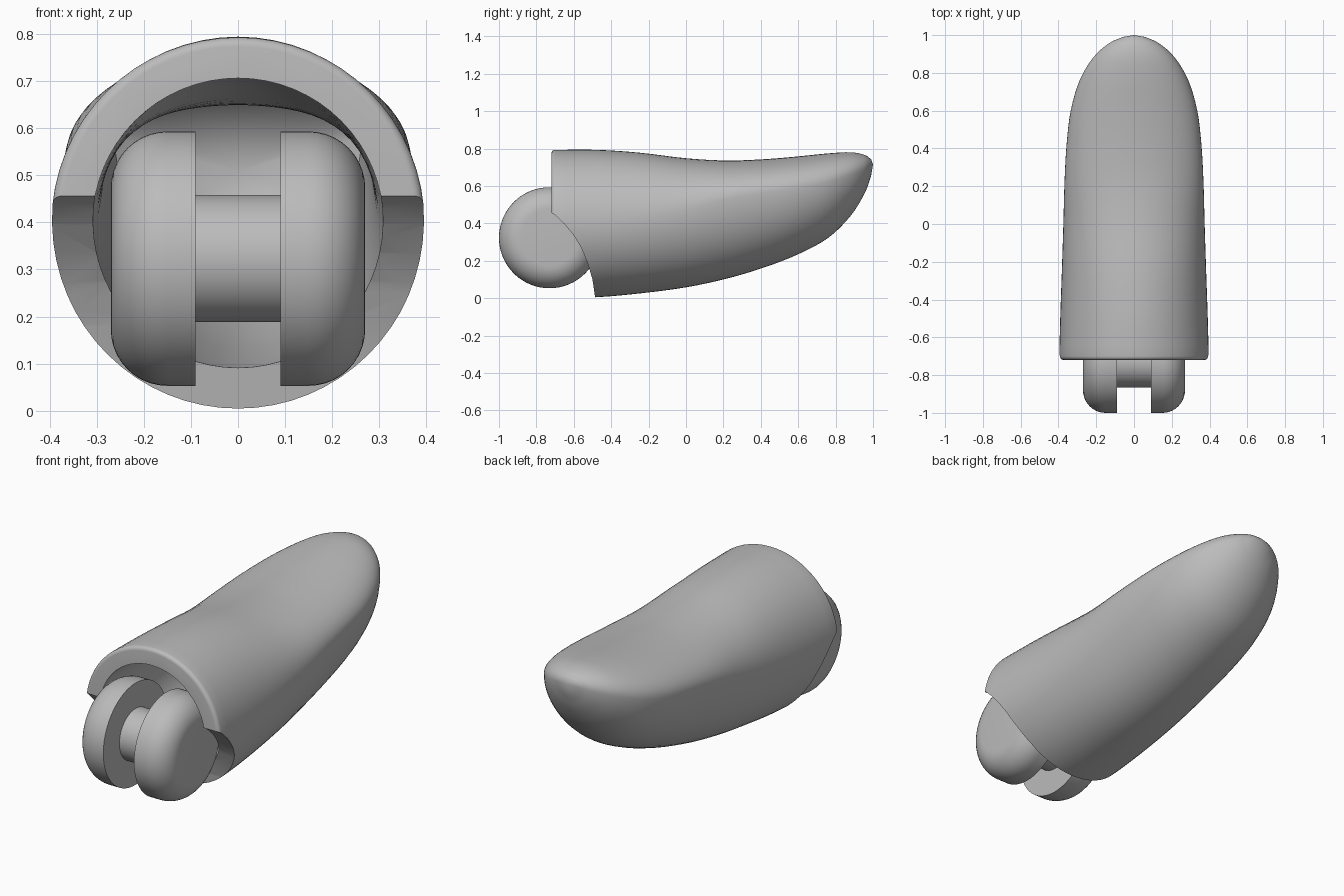
import bpy, bmesh, math
from mathutils import Vector

if "Cube" in bpy.data.objects:
    bpy.data.objects.remove(bpy.data.objects["Cube"])

GREY = (0.5, 0.5, 0.5, 1)
mat = bpy.data.materials.new("satin grey")
mat.use_nodes = True
mat.diffuse_color = GREY
mat.node_tree.nodes["Principled BSDF"].inputs["Base Color"].default_value = GREY

SIDES = 64
# Shell stations: y, top, bottom, half width, height of widest point
STATIONS = [Vector(s) for s in (
    (-0.70, 0.793, 0.001, 0.396, 0.397),
    (-0.48, 0.793, 0.005, 0.390, 0.397),
    (-0.25, 0.778, 0.025, 0.382, 0.42),
    (0.00, 0.748, 0.058, 0.374, 0.47),
    (0.22, 0.736, 0.105, 0.368, 0.53),
    (0.42, 0.743, 0.165, 0.357, 0.565),
    (0.60, 0.758, 0.235, 0.335, 0.59),
    (0.76, 0.774, 0.322, 0.288, 0.62),
    (0.88, 0.780, 0.440, 0.217, 0.66),
    (0.955, 0.766, 0.560, 0.135, 0.69),
    (0.99, 0.742, 0.655, 0.06, 0.71))]
TIP = Vector((0, 1.0, 0.715))


def smooth_path(pts, steps):
    """Catmull-Rom samples through the stations."""
    ext = [2 * pts[0] - pts[1]] + pts + [2 * pts[-1] - pts[-2]]
    out = []
    for a, b, c, d in zip(ext, ext[1:], ext[2:], ext[3:]):
        for i in range(steps):
            t = i / steps
            out.append(0.5 * (2 * b + (c - a) * t + (2 * a - 5 * b + 4 * c - d) * t ** 2
                              + (3 * b - a - 3 * c + d) * t ** 3))
    return out + [pts[-1]]


def finish(name, bm):
    bmesh.ops.recalc_face_normals(bm, faces=bm.faces)
    mesh = bpy.data.meshes.new(name)
    bm.to_mesh(mesh)
    bm.free()
    mesh.materials.append(mat)
    obj = bpy.data.objects.new(name, mesh)
    bpy.context.collection.objects.link(obj)
    return obj


def select_only(obj):
    bpy.ops.object.select_all(action='DESELECT')
    obj.select_set(True)
    bpy.context.view_layer.objects.active = obj


def loft(name, stations, tip, wall=0.0):
    """Egg-shaped rings along y, closed by a flat front and a pointed tip."""
    bm = bmesh.new()
    rings = []
    for y, top, bottom, half, mid in stations:
        ring = []
        for i in range(SIDES):
            a = math.tau * i / SIDES
            reach = top - mid if math.sin(a) > 0 else mid - bottom
            ring.append(bm.verts.new((math.cos(a) * (half - wall), y,
                                      mid + math.sin(a) * (reach - wall))))
        rings.append(ring)
    for r, s in zip(rings, rings[1:]):
        for i in range(SIDES):
            j = (i + 1) % SIDES
            bm.faces.new((r[i], r[j], s[j], s[i]))
    bm.faces.new(rings[0])
    end = bm.verts.new(tip)
    for i in range(SIDES):
        bm.faces.new((rings[-1][i], rings[-1][(i + 1) % SIDES], end))
    return finish(name, bm)


def cut(obj, cutter):
    cutter.hide_render = True
    mod = obj.modifiers.new("cut", 'BOOLEAN')
    mod.operation, mod.solver, mod.object = 'DIFFERENCE', 'EXACT', cutter
    select_only(obj)
    bpy.ops.object.modifier_apply(modifier=mod.name)
    bpy.data.objects.remove(cutter)


# Fingertip shell with a rounded front rim
path = smooth_path(STATIONS, 4)
rim = []
for k in range(5):
    a = math.pi / 2 * k / 5
    inset = 0.02 * (1 - math.sin(a))
    y, top, bottom, half, mid = STATIONS[0]
    rim.append((y - 0.02 * math.cos(a), top - inset, bottom + inset, half - inset, mid))
shell = loft("fingertip_shell", rim + path, TIP)

# Hollow inside, following the shell
inner = [s for s in path if s[0] < 0.55]
front = inner[0].copy()
front[0] = -0.8
cut(shell, loft("hollow_cutter", [front] + inner, (0, 0.72, 0.51), 0.087))

# Curved relief below the joint
profile = [(-0.9, 0.46), (-0.73, 0.462), (-0.70, 0.445), (-0.65, 0.397), (-0.60, 0.335),
           (-0.56, 0.27), (-0.525, 0.185), (-0.50, 0.10), (-0.478, -0.05), (-0.9, -0.05)]
bm = bmesh.new()
face = bm.faces.new([bm.verts.new((-0.6, y, z)) for y, z in profile])
new = bmesh.ops.extrude_face_region(bm, geom=[face])["geom"]
bmesh.ops.translate(bm, vec=(1.2, 0, 0), verts=[v for v in new if isinstance(v, bmesh.types.BMVert)])
cut(shell, finish("relief_cutter", bm))


def turned(name, outline):
    """Spin an (x, radius) outline around the joint axis."""
    bm = bmesh.new()
    rings = [[bm.verts.new((x, -0.73 + r * math.cos(math.tau * i / SIDES),
                            0.323 + r * math.sin(math.tau * i / SIDES)))
              for i in range(SIDES)] for x, r in outline]
    for r, s in zip(rings, rings[1:]):
        for i in range(SIDES):
            j = (i + 1) % SIDES
            bm.faces.new((r[i], r[j], s[j], s[i]))
    bm.faces.new(rings[0])
    bm.faces.new(rings[-1])
    return finish(name, bm)


# Joint: two rounded discs on an axle
parts = [shell, turned("axle", [(-0.1, 0.135), (0.1, 0.135)])]
FILLET = 0.12
for side, name in ((1, "left_joint_disc"), (-1, "right_joint_disc")):
    outline = [(side * 0.09, 0.27)]
    for k in range(11):
        a = math.pi / 2 * k / 10
        outline.append((side * (0.27 - FILLET + FILLET * math.sin(a)),
                        0.27 - FILLET + FILLET * math.cos(a)))
    parts.append(turned(name, outline))

for obj in parts:
    select_only(obj)
    bpy.ops.object.shade_smooth_by_angle(angle=math.radians(35))
